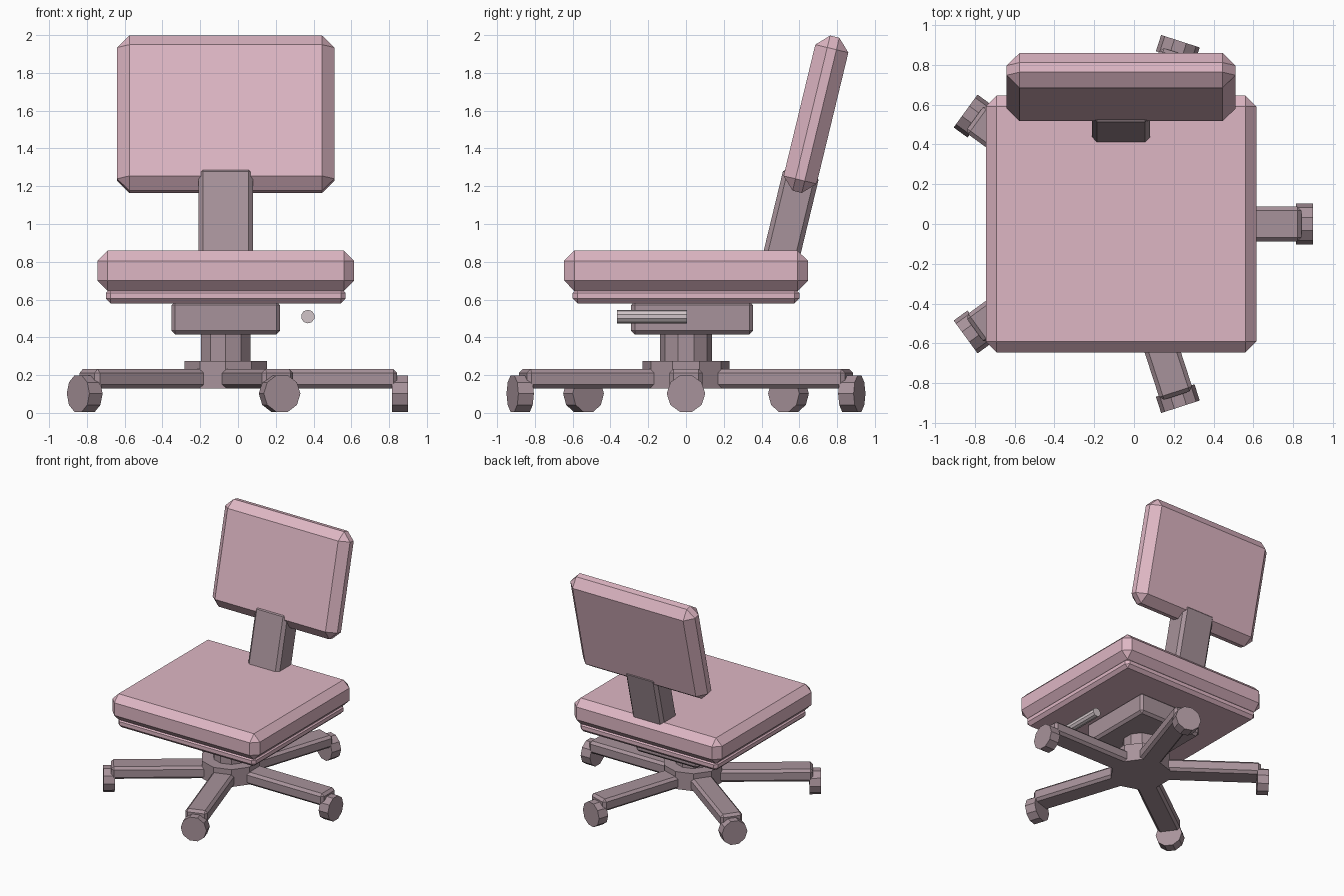
import bpy, bmesh, math
from mathutils import Matrix, Vector

if "Cube" in bpy.data.objects:
    bpy.data.objects.remove(bpy.data.objects["Cube"])

CX = -0.065                    # axis of the chair
TILT = math.radians(-13.6)     # recline of the back


def colour(name, r, g, b):
    m = bpy.data.materials.new(name)
    m.diffuse_color = (r, g, b, 1)
    m.use_nodes = True
    m.node_tree.nodes["Principled BSDF"].inputs["Base Color"].default_value = m.diffuse_color
    return m


PINK = colour("dusty pink", 0.73, 0.47, 0.55)
GREY = colour("mauve grey", 0.39, 0.29, 0.325)
LIGHT = colour("pale grey", 0.64, 0.56, 0.58)


def finish(bm, name, mat, matrix):
    bm.transform(matrix)
    bmesh.ops.recalc_face_normals(bm, faces=bm.faces)
    mesh = bpy.data.meshes.new(name)
    bm.to_mesh(mesh)
    bm.free()
    mesh.materials.append(mat)
    ob = bpy.data.objects.new(name, mesh)
    bpy.context.collection.objects.link(ob)
    return ob


def box(name, mat, lo, hi, bevel, matrix=Matrix()):
    """Box between two corners with chamfered edges."""
    lo, hi = Vector(lo), Vector(hi)
    bm = bmesh.new()
    bmesh.ops.create_cube(bm, size=1)
    for v in bm.verts:
        v.co = Vector([(lo[i] + hi[i]) / 2 + v.co[i] * (hi[i] - lo[i]) for i in range(3)])
    bmesh.ops.bevel(bm, geom=bm.edges[:], offset=bevel, segments=1, affect='EDGES')
    return finish(bm, name, mat, matrix)


def cylinder(name, mat, sides, radius, z0, z1, matrix):
    bm = bmesh.new()
    bmesh.ops.create_cone(bm, cap_ends=True, segments=sides, radius1=radius,
                          radius2=radius, depth=z1 - z0,
                          matrix=Matrix.Translation((0, 0, (z0 + z1) / 2)))
    return finish(bm, name, mat, matrix)


axis = Matrix.Translation((CX, 0, 0))

# Seat cushion, seat plate and mechanism housing
box("seat_cushion", PINK, (-0.68, -0.645, 0.645), (0.68, 0.645, 0.86), 0.055, axis)
box("seat_plate", PINK, (-0.635, -0.6, 0.58), (0.635, 0.6, 0.66), 0.025, axis)
box("mechanism", GREY, (-0.288, -0.29, 0.415), (0.288, 0.355, 0.59), 0.02, axis)

# Reclined back, in a frame whose z runs along the back
recline = axis @ Matrix.Rotation(TILT, 4, 'X')
box("backrest", PINK, (-0.575, 0.207, 1.276), (0.575, 0.387, 2.121), 0.065, recline)
box("back_support", GREY, (-0.145, 0.198, 0.80), (0.145, 0.392, 1.388), 0.024, recline)

# Height lever beside the mechanism
cylinder("lever", LIGHT, 10, 0.036, -0.005, 0.365,
         Matrix.Translation((0.37, 0, 0.51)) @ Matrix.Rotation(math.pi / 2, 4, 'X'))

# Column and hub
cylinder("column", GREY, 10, 0.137, 0.25, 0.43, axis)
cylinder("hub", GREY, 10, 0.23, 0.13, 0.275, axis)

# Five legs, each with a wheel at its end
for i in range(5):
    turn = axis @ Matrix.Rotation(i * math.tau / 5, 4, 'Z')
    box(f"leg_{i + 1}", GREY, (0.12, -0.087, 0.13), (0.907, 0.087, 0.232), 0.02, turn)
    cylinder(f"wheel_{i + 1}", GREY, 10, 0.102, 0.88, 0.966,
             turn @ Matrix.Translation((0, 0, 0.102)) @ Matrix.Rotation(math.pi / 2, 4, 'Y'))
